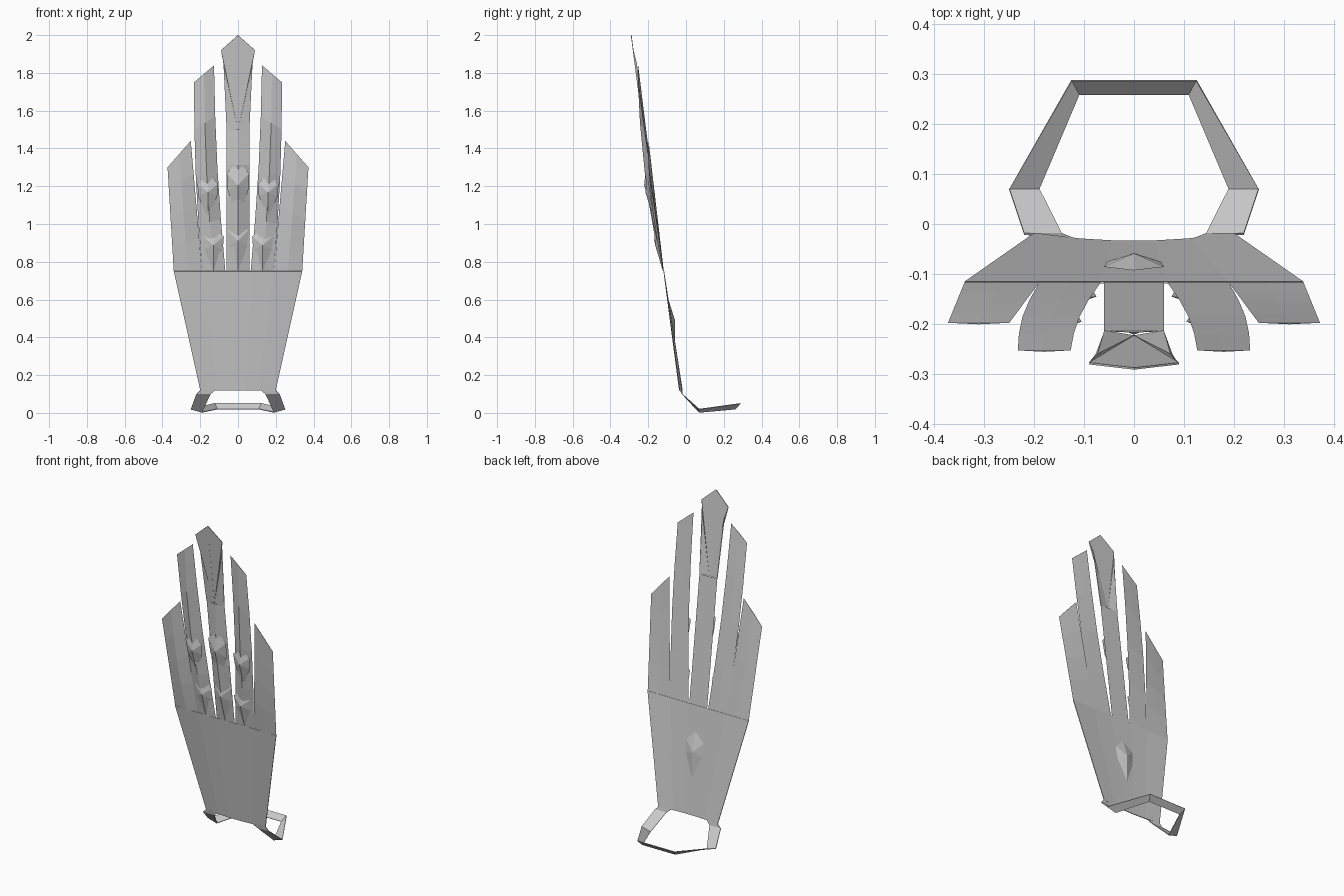
import bpy, bmesh
from math import sin, pi
from mathutils import Vector

cube = bpy.data.objects.get("Cube")
if cube:
    bpy.data.objects.remove(cube)

GREY = (0.6, 0.6, 0.6, 1)
steel = bpy.data.materials.new("plain_grey")
steel.use_nodes = True
steel.diffuse_color = GREY
steel.node_tree.nodes["Principled BSDF"].inputs["Base Color"].default_value = GREY

KNUCKLE_LINE = 0.75
WRIST = 0.12


def lean(z):
    """Depth of the leaning hand at height z."""
    return -0.02 - 0.13 * z


def build(name, verts, faces, side=1, thin=False):
    """Flat-shaded part; a negative side mirrors it across x."""
    bm = bmesh.new()
    corners = [bm.verts.new((x * side, y, z)) for x, y, z in verts]
    for face in faces:
        bm.faces.new([corners[i] for i in face])
    bmesh.ops.recalc_face_normals(bm, faces=bm.faces)
    mesh = bpy.data.meshes.new(name)
    bm.to_mesh(mesh)
    bm.free()
    mesh.materials.append(steel)
    part = bpy.data.objects.new(name, mesh)
    bpy.context.collection.objects.link(part)
    if thin:
        plate = part.modifiers.new("plate", "SOLIDIFY")
        plate.thickness = 0.004
        plate.offset = 0


def band(name, first, second):
    """Thin ribbon of quads between two edge paths."""
    count = len(first)
    faces = [(i, i + 1, count + i + 1, count + i) for i in range(count - 1)]
    build(name, first + second, faces, thin=True)


def finger(name, root, tip, ridge, bow=0, side=1):
    """Triangular loft between a root edge and a tip edge, each (inner, outer) in x, z."""
    verts, faces, steps, ring = [], [], 4, 4
    for step in range(steps + 1):
        t = step / steps
        swell = sin(pi * t)
        inner, outer = [Vector(a).lerp(Vector(b), t) for a, b in zip(root, tip)]
        inner.x += bow * swell
        outer.x += bow * swell
        middle = (inner + outer) / 2
        back = lean(middle.y)
        front = back - ridge * swell - 0.003
        verts += [(inner.x, back, inner.y), (middle.x, front, middle.y),
                  (outer.x, back, outer.y), (middle.x, back, middle.y)]
    for start in range(0, steps * ring, ring):
        for i in range(ring):
            j = (i + 1) % ring
            faces.append((start + i, start + j, start + ring + j, start + ring + i))
    last = steps * ring
    faces += [range(ring), range(last, last + ring)]
    build(name, verts, faces, side)


def stud(name, x, bottom, top, width, base, height, side=1):
    """Six-sided faceted stud, broad near its top and tapering down to a point."""
    def at(across, up, lift):
        z = bottom + (top - bottom) * up
        return (x + width * across, lean(z) + lift, z)

    outline = [(0, 1), (1, 0.8), (0.9, 0.5), (0, 0), (-0.9, 0.5), (-1, 0.8)]
    verts = [at(across, up, base) for across, up in outline] + [at(0, 0.6, height)]
    peak = len(outline)
    faces = [(i, (i + 1) % peak, peak) for i in range(peak)] + [range(peak)]
    build(name, verts, faces, side)


def mirrored(path):
    """Continue a path as its own reflection across x."""
    return path + [(-x, y, z) for x, y, z in reversed(path)]


# Hand plate, curling back at the sides of the wrist
band("hand_plate",
     mirrored([(x, lean(WRIST) + 0.4 * x * x, WRIST) for x in (0.2, 0.11, 0.04)]),
     mirrored([(x, lean(KNUCKLE_LINE), KNUCKLE_LINE) for x in (0.34, 0.19, 0.07)]))
stud("back_stud", 0, 0.33, 0.6, 0.06, base=0.005, height=0.025)

# Wrist strap, an open loop dropping behind the plate
band("wrist_strap",
     mirrored([(0.2, -0.02, WRIST), (0.22, -0.02, 0.1), (0.25, 0.07, 0.02), (0.125, 0.288, 0.05)]),
     mirrored([(0.12, -0.03, WRIST), (0.145, -0.02, 0.1), (0.19, 0.07, 0.003), (0.11, 0.26, 0.02)]))

# Middle finger with its knuckles
MIDDLE_END = 1.5
finger("middle_finger", [(-0.06, KNUCKLE_LINE), (0.06, KNUCKLE_LINE)],
       [(-0.06, MIDDLE_END), (0.06, MIDDLE_END)], ridge=0.03)
stud("middle_upper_knuckle", 0, 1.02, 1.33, 0.06, base=-0.015, height=-0.045)
stud("middle_lower_knuckle", 0, KNUCKLE_LINE, 1.02, 0.055, base=-0.005, height=-0.03)

for side, word in ((1, "left"), (-1, "right")):
    # Half of the flared pointed fingertip, with its folded flank
    profile = [(0, MIDDLE_END), (0.09, 1.92), (0, 2), (0.06, MIDDLE_END), (0.075, 1.85)]
    tip = [(x, lean(z) - (0.01 if i < 3 else 0), z) for i, (x, z) in enumerate(profile)]
    build(word + "_middle_tip", tip, [(0, 1, 2), (0, 3, 4), (0, 4, 1)], side, thin=True)

    # Inner finger with its knuckles
    finger(word + "_inner_finger", [(0.067, KNUCKLE_LINE), (0.19, KNUCKLE_LINE)],
           [(0.127, 1.84), (0.233, 1.75)], ridge=0.03, bow=0.012, side=side)
    stud(word + "_upper_knuckle", 0.16, 1.03, 1.26, 0.055, base=-0.018, height=-0.043, side=side)
    stud(word + "_lower_knuckle", 0.13, KNUCKLE_LINE, 0.98, 0.055, base=-0.004, height=-0.028, side=side)

    # Outer finger
    finger(word + "_outer_finger", [(0.19, KNUCKLE_LINE), (0.34, KNUCKLE_LINE)],
           [(0.25, 1.44), (0.373, 1.3)], ridge=0.015, side=side)
